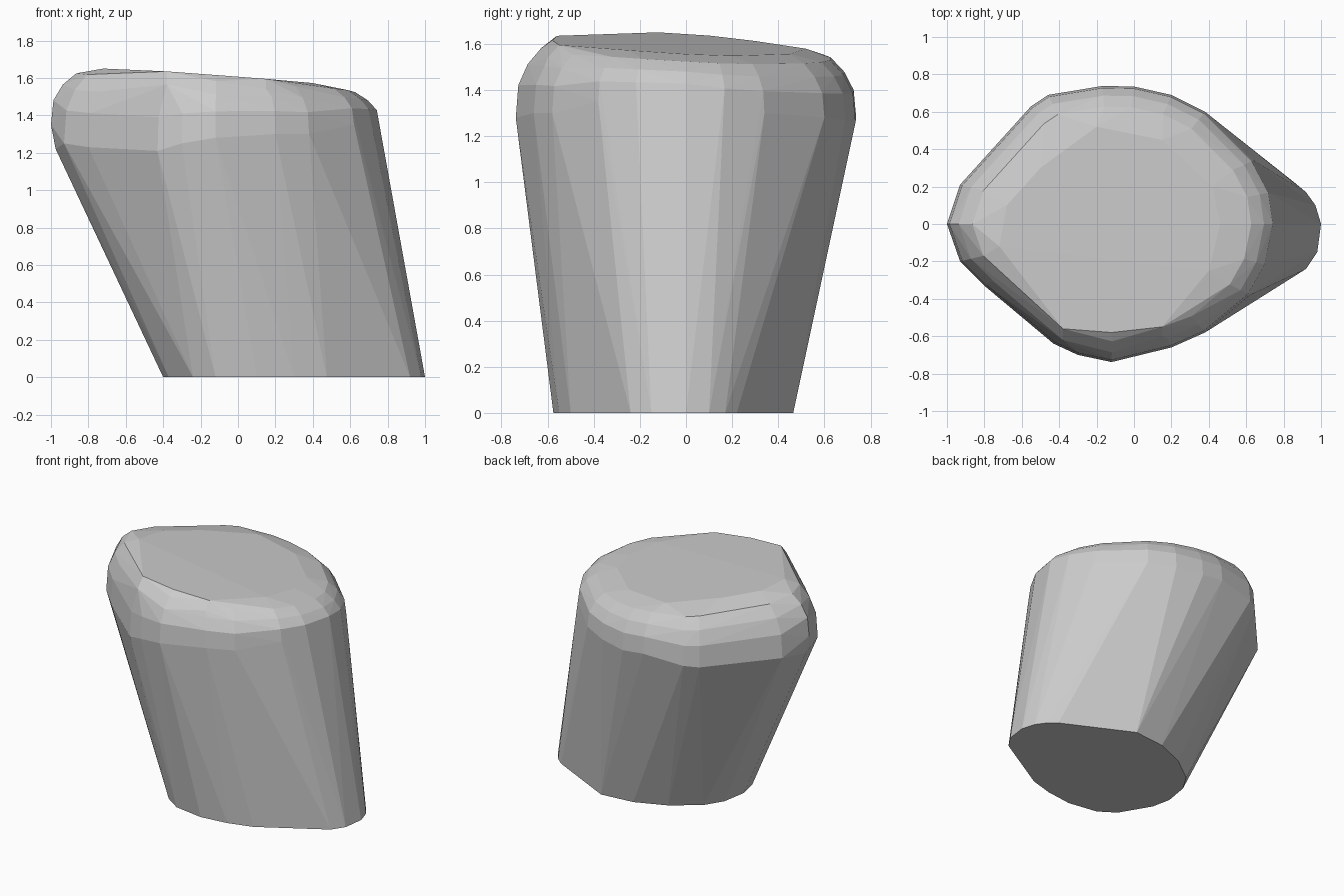
import bpy, bmesh

# Foot outline on the ground
foot = [(1, 0), (.97, .1), (.92, .17), (.86, .22), (.365, .465), (.12, .44), (-.1, .35),
        (-.29, .21), (-.37, .08), (-.4, -.1), (-.37, -.24), (-.24, -.46), (-.12, -.54),
        (.1, -.575), (.3, -.55), (.475, -.5), (.92, -.24), (.98, -.15)]

# Widest outline below the rounded shoulder: x, y, z
rim = [(.755, 0, 1.35), (.73, .17, 1.32), (.64, .34, 1.3), (.38, .6, 1.28), (.2, .69, 1.27),
       (0, .735, 1.26), (-.17, .738, 1.28), (-.46, .69, 1.25), (-.55, .63, 1.24),
       (-.93, .21, 1.25), (-.975, 0, 1.22), (-1, 0, 1.35), (-.93, -.2, 1.25),
       (-.8, -.33, 1.23), (-.43, -.64, 1.21), (-.3, -.7, 1.25), (-.12, -.738, 1.28),
       (.2, -.66, 1.3), (.38, -.58, 1.3), (.62, -.38, 1.35), (.71, -.22, 1.35)]

# Top plate, tilted down to the right
plate = [(.46, 0), (.42, .2), (.15, .45), (-.2, .52), (-.5, .3), (-.68, .1),
         (-.72, -.12), (-.38, -.56), (-.12, -.58), (.15, -.55), (.4, -.25)]

def tilt(x, y):
    return 1.59 - .075 * x - .05 * y - .04 * max(0, -y - .27)

points = [(x, y, 0) for x, y in foot] + rim
points += [(x, y, tilt(x, y)) for x, y in plate]
points += [(-.57, -.27, 1.64), (-.38, -.62, 1.565), (.15, -.6, 1.54), (-.2, .56, 1.54)]

# Rounded shoulder between rim and plate
for x, y, z in rim:
    if z == 1.22:
        continue
    for s, t in ((.985, .42), (.93, .69), (.85, .9)):
        px, py = -.1 + (x + .1) * s, y * s
        points.append((px, py, z + (tilt(px, py) - z) * t))

bm = bmesh.new()
for p in points:
    bm.verts.new(p)
hull = bmesh.ops.convex_hull(bm, input=bm.verts[:])
junk = [v for v in bm.verts if not v.link_faces]
bmesh.ops.delete(bm, geom=junk, context='VERTS')
bmesh.ops.dissolve_limit(bm, angle_limit=.02, verts=bm.verts[:], edges=bm.edges[:])
bmesh.ops.recalc_face_normals(bm, faces=bm.faces[:])
mesh = bpy.data.meshes.new("leaning_boulder")
bm.to_mesh(mesh)
bm.free()
bpy.context.collection.objects.link(bpy.data.objects.new("leaning_boulder", mesh))
